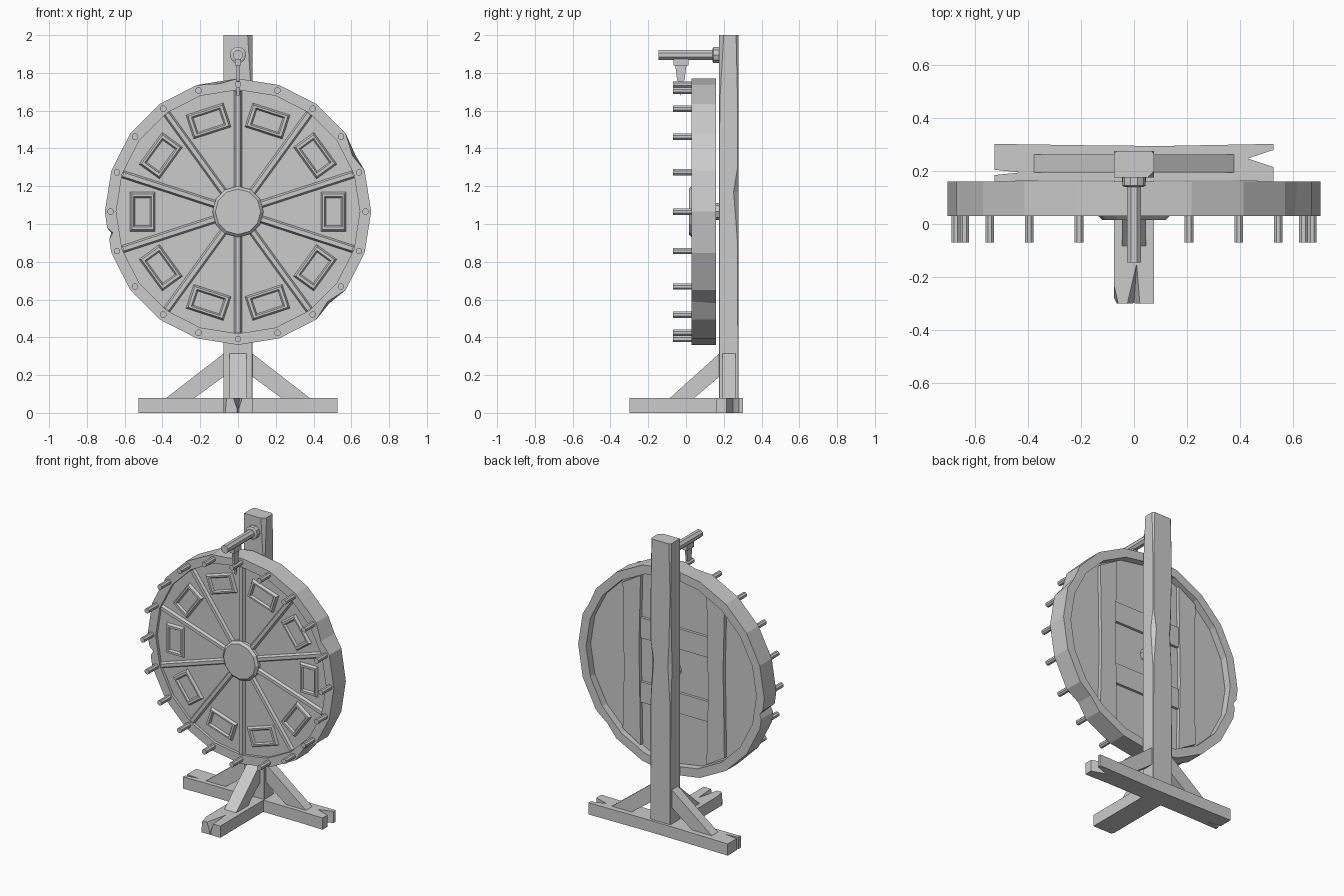
import bpy, bmesh, math
from mathutils import Matrix, Vector

if "Cube" in bpy.data.objects:
    bpy.data.objects.remove(bpy.data.objects["Cube"])

CZ = 1.065            # wheel centre height
R = 0.705             # wheel radius


def loft(name, rings, matrix=None, closed=False):
    """Skin a list of equal-length point rings; cap the ends unless closed."""
    bm = bmesh.new()
    vs = [[bm.verts.new(p) for p in ring] for ring in rings]
    n = len(rings[0])
    pairs = list(zip(vs, vs[1:])) + ([(vs[-1], vs[0])] if closed else [])
    for a, b in pairs:
        for i in range(n):
            j = (i + 1) % n
            bm.faces.new((a[i], a[j], b[j], b[i]))
    if not closed:
        bm.faces.new(vs[0])
        bm.faces.new(vs[-1])
    if matrix:
        bm.transform(matrix)
    bmesh.ops.recalc_face_normals(bm, faces=bm.faces)
    me = bpy.data.meshes.new(name)
    bm.to_mesh(me)
    bm.free()
    ob = bpy.data.objects.new(name, me)
    bpy.context.collection.objects.link(ob)
    return ob


def box(name, x0, x1, y0, y1, z0, z1):
    q = [(x0, y0), (x1, y0), (x1, y1), (x0, y1)]
    return loft(name, [[(x, y, z) for x, y in q] for z in (z0, z1)])


def turned(name, profile, n, x=0, z=CZ, phase=0):
    """Round part along y: profile is a list of (y, radius)."""
    ang = [phase + 2 * math.pi * i / n for i in range(n)]
    return loft(name, [[(x + r * math.cos(a), y, z + r * math.sin(a)) for a in ang]
                       for y, r in profile])


def rect(w, h, y, cx=0.0):
    return [(cx + sx * w / 2, y, sz * h / 2)
            for sx, sz in ((-1, -1), (1, -1), (1, 1), (-1, 1))]


def on_wheel(deg):
    return Matrix.Translation((0, 0, CZ)) @ Matrix.Rotation(-math.radians(deg), 4, 'Y')


# Wheel rim: 20-sided ring with a few chips knocked out of the edge
rim = {18 * i: (R, R) for i in range(20)}
rim.update({26: (0.675, 0.69), 187: (0.698, 0.698), 189.5: (0.672, 0.68),
            192: (0.697, 0.697), 315: (0.672, 0.685), 98: (0.685, 0.697)})
sections = []
for deg in sorted(rim):
    a = math.radians(deg)
    f, b = rim[deg]
    off = math.radians(deg % 18 - 9)
    inner = 0.645 * math.cos(math.radians(9)) / math.cos(off)
    prof = ((f, 0.03), (b, 0.16), (inner, 0.16), (inner, 0.03))
    sections.append([(r * math.cos(a), y, CZ + r * math.sin(a)) for r, y in prof])
loft("wheel_rim", sections, closed=True)

# Wheel face panel, hub and axle
turned("wheel_panel", [(0.05, 0.65), (0.11, 0.65)], 20)
turned("wheel_hub", [(0.055, 0.135), (0.03, 0.135), (0.015, 0.12)], 12)
turned("wheel_axle", [(0.1, 0.045), (0.19, 0.045)], 8)

# Pegs round the rim
for i in range(20):
    a = math.radians(18 * i)
    turned("rim_peg", [(-0.07, 0.018), (0.04, 0.018)], 8,
           0.674 * math.cos(a), CZ + 0.674 * math.sin(a), math.pi / 8)

# Dividers and framed plaques for the ten segments
for i in range(10):
    loft("divider", [[(r, 0.052, -0.021), (r, 0.033, -0.011),
                      (r, 0.033, 0.011), (r, 0.052, 0.021)] for r in (0.11, 0.64)],
         on_wheel(36 * i + 18))
    loft("plaque_frame", [rect(0.135, 0.21, 0.052, 0.505), rect(0.115, 0.19, 0.032, 0.505),
                          rect(0.095, 0.16, 0.032, 0.505), rect(0.08, 0.145, 0.045, 0.505)],
         on_wheel(36 * i))

# Boards on the back of the wheel
for s in (-1, 1):
    q = [(0.25, -0.58), (0.385, -0.5), (0.375, -0.1), (0.385, 0.5), (0.25, 0.58), (0.262, 0.1)]
    loft("back_slat", [[(s * x, y, CZ + s * z) for x, z in q] for y in (0.105, 0.135)])
    box("back_crossbar", -0.255, 0.255, 0.105, 0.128, CZ + s * 0.22 - 0.07, CZ + s * 0.22 + 0.07)


# Post: lofted rectangle with worn corners that vary with height
def post_ring(z, fr, br, bl):
    e = 0.003
    return [(-0.076, 0.175, z), (0.076 - fr, 0.175, z), (0.076, 0.175 + fr, z),
            (0.076, 0.277 - br, z), (0.076 - br, 0.277, z),
            (-0.076 + bl, 0.277, z), (-0.076, 0.277 - bl, z)]


loft("post", [post_ring(0, .002, .002, .002), post_ring(0.9, .002, .004, .004),
              post_ring(1.17, .002, .025, .02), post_ring(1.3, .003, .004, .012),
              post_ring(1.65, .004, .004, .003), post_ring(2.0, .025, .012, .012)])

# Base beams with split ends
cross = [(-0.528, 0.16), (-0.3, 0.165), (0.35, 0.165), (0.528, 0.16), (0.528, 0.215),
         (0.43, 0.248), (0.528, 0.28), (0.528, 0.303), (0.1, 0.295), (-0.2, 0.298),
         (-0.528, 0.303), (-0.528, 0.205), (-0.43, 0.195), (-0.528, 0.185)]
loft("base_cross_beam", [[(x, y, z) for x, y in cross] for z in (0, 0.08)])
front_low = [(-0.076, -0.3), (-0.022, -0.3), (0.0, -0.3), (0.018, -0.3), (0.076, -0.3),
             (0.076, 0.18), (-0.076, 0.18)]
front_top = [(-0.076, -0.23), (-0.06, -0.3), (-0.025, -0.3), (0.01, -0.15), (0.022, -0.3),
             (0.076, -0.3), (0.076, 0.18), (-0.076, 0.18)]
low8 = [(-0.076, -0.28), (-0.066, -0.3), (-0.004, -0.3), (0, -0.296), (0.004, -0.3),
        (0.076, -0.3), (0.076, 0.18), (-0.076, 0.18)]
loft("base_front_beam", [[(x, y, 0) for x, y in low8], [(x, y, 0.02) for x, y in low8],
                         [(x, y, 0.08) for x, y in front_top]])

# Diagonal braces: (distance out from post, height)
brace = [(-0.01, 0.315), (0.0, 0.315), (0.31, 0.075), (0.16, 0.075), (-0.01, 0.2)]
for s in (-1, 1):
    loft("side_brace", [[(s * (0.075 + d), y, z) for d, z in brace] for y in (0.194, 0.262)])
loft("front_brace", [[(x, 0.177 - d * 0.86, z) for d, z in brace] for x in (-0.045, 0.045)])

# Pointer arm, collar and flapper
turned("pointer_arm", [(-0.145, 0.028), (0.18, 0.028)], 8, 0, 1.895, math.pi / 8)
turned("arm_collar", [(0.14, 0.034), (0.145, 0.044), (0.18, 0.044)], 10, 0, 1.895)
box("flapper_clamp", -0.016, 0.016, -0.066, 0.013, 1.838, 1.878)
flap = [(-0.057, 1.845), (0.003, 1.845), (-0.008, 1.76), (-0.022, 1.745), (-0.026, 1.68),
        (-0.03, 1.68), (-0.034, 1.745), (-0.047, 1.76)]
loft("flapper", [[(x, y, z) for y, z in flap] for x in (-0.008, 0.008)])
